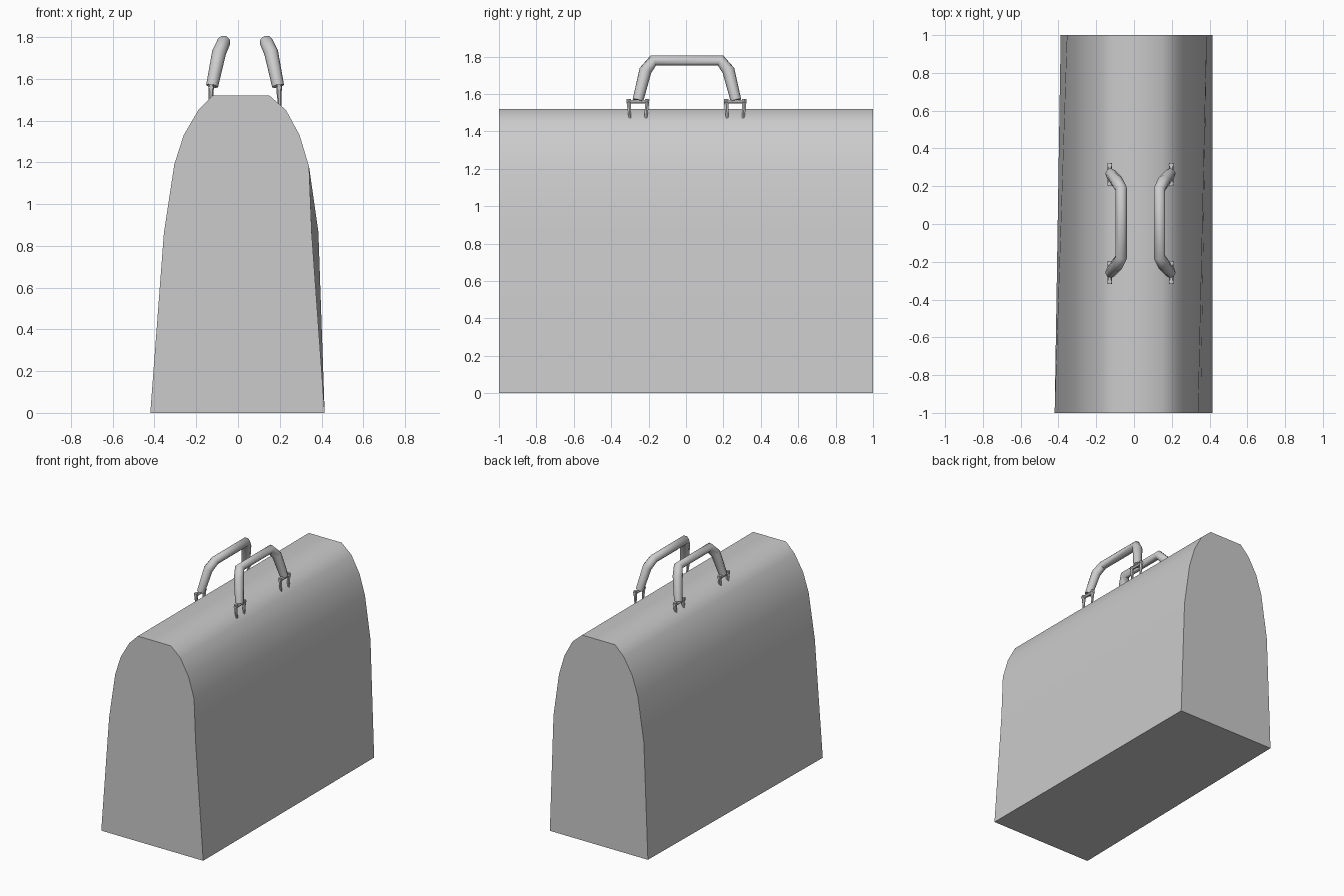
import bpy, math

if "Cube" in bpy.data.objects:
    bpy.data.objects.remove(bpy.data.objects["Cube"])

CX = 0.034  # mid plane between the two handles


def finish(ob, angle):
    bpy.ops.object.select_all(action='DESELECT')
    ob.select_set(True)
    bpy.context.view_layer.objects.active = ob
    if ob.type == 'CURVE':
        bpy.ops.object.convert(target='MESH')
        ob = bpy.context.object
    bpy.ops.object.shade_smooth_by_angle(angle=math.radians(angle))
    return ob


def tube(name, pts, radii, res):
    cu = bpy.data.curves.new(name, 'CURVE')
    cu.dimensions = '3D'
    cu.bevel_depth = 1.0
    cu.bevel_resolution = res
    cu.use_fill_caps = True
    sp = cu.splines.new('POLY')
    sp.points.add(len(pts) - 1)
    for p, co, r in zip(sp.points, pts, radii):
        p.co = (*co, 1)
        p.radius = r
    ob = bpy.data.objects.new(name, cu)
    bpy.context.collection.objects.link(ob)
    return finish(ob, 50)


# Bag body: arched profile, slightly different at the two ends
arch = [(0.34, 1.18), (0.295, 1.33), (0.23, 1.45), (0.15, 1.52),
        (-0.12, 1.52), (-0.19, 1.45), (-0.26, 1.33), (-0.305, 1.19)]
front = [(-0.42, 0), (0.415, 0), (0.353, 0.86)] + arch + [(-0.355, 0.86)]
back = [(-0.388, 0), (0.415, 0), (0.385, 0.865)] + arch + [(-0.355, 0.86)]
n = len(front)
verts = [(x, -1, z) for x, z in front] + [(x, 1, z) for x, z in back]
faces = [tuple(range(n)), tuple(range(2 * n - 1, n - 1, -1))]
faces += [((i + 1) % n, i, n + i, n + (i + 1) % n) for i in range(n)]
me = bpy.data.meshes.new("bag_body")
me.from_pydata(verts, [], faces)
body = bpy.data.objects.new("bag_body", me)
bpy.context.collection.objects.link(body)
finish(body, 50)

# Leaning handles, each held by two forked mounts
half = [(0.158, 0.262, 1.565, 0.029), (0.125, 0.222, 1.725, 0.034),
        (0.101, 0.18, 1.778, 0.032)]
for s, side in ((-1, "left"), (1, "right")):
    path = [(CX + s * d, -y + 0.005, z) for d, y, z, r in half]
    path += [(CX + s * d, y + 0.005, z) for d, y, z, r in reversed(half)]
    rad = [h[3] for h in half]
    tube(side + "_handle", path, rad + rad[::-1], 2)

    for t, end in ((-1, "front"), (1, "back")):
        x, y = CX + s * 0.163, t * 0.26 + 0.003
        label = f"{side}_{end}_mount"
        # cross pin
        tube(label + "_pin", [(x, y - 0.06, 1.558), (x, y + 0.06, 1.558)],
             [0.012] * 2, 1)
        # tapered prongs sinking into the bag
        for u in (-1, 1):
            tube(label + "_prong",
                 [(x, y + u * 0.049, 1.572), (x, y + u * 0.047, 1.53),
                  (x + s * 0.003, y + u * 0.042, 1.462)],
                 [0.014, 0.012, 0.007], 1)
